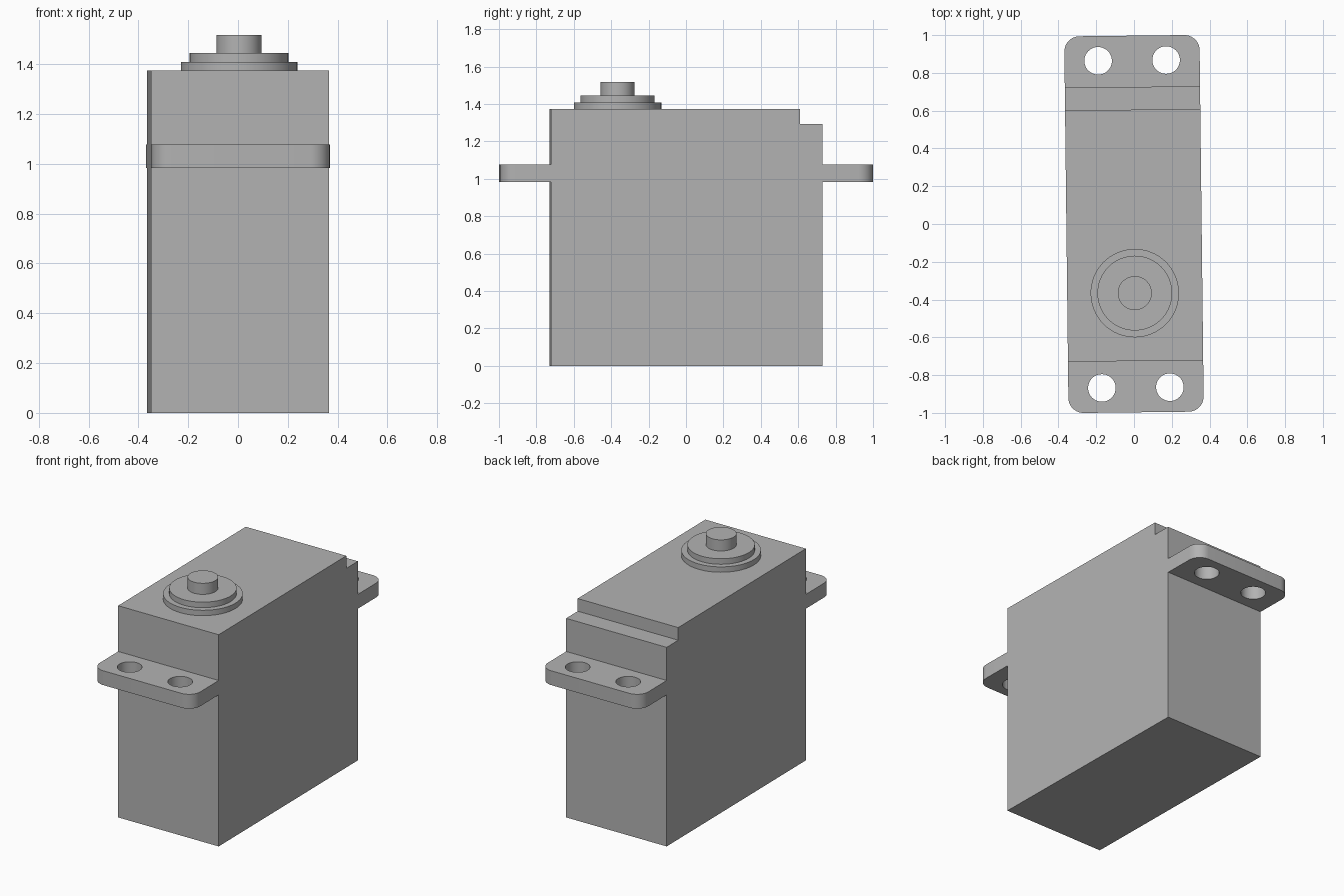
import bpy, bmesh
from math import pi, sin, cos, radians
from mathutils import Matrix

if "Cube" in bpy.data.objects:
    bpy.data.objects.remove(bpy.data.objects["Cube"], do_unlink=True)

GREY = 0.45
HALF_W, HALF_L = 0.358, 0.7255
TOP, STEP_Z, STEP_Y = 1.374, 1.292, 0.605
TILT = Matrix.Rotation(0.0115, 4, 'Z')   # the whole model is turned very slightly

mat = bpy.data.materials.new("plain grey")
mat.use_nodes = True
mat.diffuse_color = (GREY, GREY, GREY, 1)
mat.node_tree.nodes["Principled BSDF"].inputs["Base Color"].default_value = (GREY, GREY, GREY, 1)


def finish(obj, turn=Matrix.Identity(4)):
    """Bake the turn into the mesh, colour it and shade it."""
    obj.data.transform(TILT @ turn @ obj.matrix_basis)
    obj.matrix_basis = Matrix.Identity(4)
    obj.data.materials.clear()
    obj.data.materials.append(mat)
    bpy.ops.object.select_all(action='DESELECT')
    obj.select_set(True)
    bpy.context.view_layer.objects.active = obj
    bpy.ops.object.shade_smooth_by_angle(angle=radians(30))


def arc(cx, cy, r, start, end, n):
    return [(cx + r * cos(start + (end - start) * i / n),
             cy + r * sin(start + (end - start) * i / n)) for i in range(n + 1)]


# Case: side profile with a step at the back, extruded across the width
profile = [(-HALF_L, 0), (HALF_L, 0), (HALF_L, STEP_Z), (STEP_Y, STEP_Z),
           (STEP_Y, TOP), (-HALF_L, TOP)]
bm = bmesh.new()
face = bm.faces.new([bm.verts.new((-HALF_W, y, z)) for y, z in profile])
moved = bmesh.ops.extrude_face_region(bm, geom=[face])["geom"]
bmesh.ops.translate(bm, vec=(2 * HALF_W, 0, 0),
                    verts=[v for v in moved if isinstance(v, bmesh.types.BMVert)])
bmesh.ops.recalc_face_normals(bm, faces=bm.faces)
mesh = bpy.data.meshes.new("case")
bm.to_mesh(mesh)
bm.free()
case = bpy.data.objects.new("case", mesh)
bpy.context.collection.objects.link(case)
finish(case)


# Mounting tabs: rounded plates with two screw holes each
def mounting_tab(name, turn):
    r, end, z0, z1 = 0.08, 0.997, 0.984, 1.077
    outline = [(-HALF_W, HALF_L - 0.005), (HALF_W, HALF_L - 0.005)]
    outline += arc(HALF_W - r, end - r, r, 0, pi / 2, 10)
    outline += arc(r - HALF_W, end - r, r, pi / 2, pi, 10)
    holes = [arc(side * 0.18, 0.866, 0.073, 0, 2 * pi, 40)[:-1] for side in (-1, 1)]
    curve = bpy.data.curves.new(name, 'CURVE')
    curve.dimensions = '2D'
    curve.fill_mode = 'BOTH'
    curve.extrude = (z1 - z0) / 2
    for loop in [outline] + holes:
        spline = curve.splines.new('POLY')
        spline.points.add(len(loop) - 1)
        for point, (x, y) in zip(spline.points, loop):
            point.co = (x, y, 0, 1)
        spline.use_cyclic_u = True
    obj = bpy.data.objects.new(name, curve)
    bpy.context.collection.objects.link(obj)
    bpy.ops.object.select_all(action='DESELECT')
    obj.select_set(True)
    bpy.context.view_layer.objects.active = obj
    bpy.ops.object.convert(target='MESH')
    obj = bpy.context.view_layer.objects.active
    obj.name = name
    # Weld the caps to the walls
    bm = bmesh.new()
    bm.from_mesh(obj.data)
    bmesh.ops.remove_doubles(bm, verts=bm.verts, dist=0.0001)
    bmesh.ops.recalc_face_normals(bm, faces=bm.faces)
    bm.to_mesh(obj.data)
    bm.free()
    obj.location.z = (z0 + z1) / 2
    finish(obj, turn)


mounting_tab("back_mounting_tab", Matrix.Identity(4))
mounting_tab("front_mounting_tab", Matrix.Rotation(pi, 4, 'Z'))

# Output shaft: three stacked round steps
for name, radius, z0, z1 in (("lower_collar", 0.234, TOP, 1.409),
                             ("upper_collar", 0.198, 1.409, 1.445),
                             ("output_shaft", 0.09, 1.445, 1.517)):
    bpy.ops.mesh.primitive_cylinder_add(vertices=64, radius=radius, depth=z1 - z0,
                                        location=(0, -0.366, (z0 + z1) / 2))
    part = bpy.context.object
    part.name = name
    finish(part)
